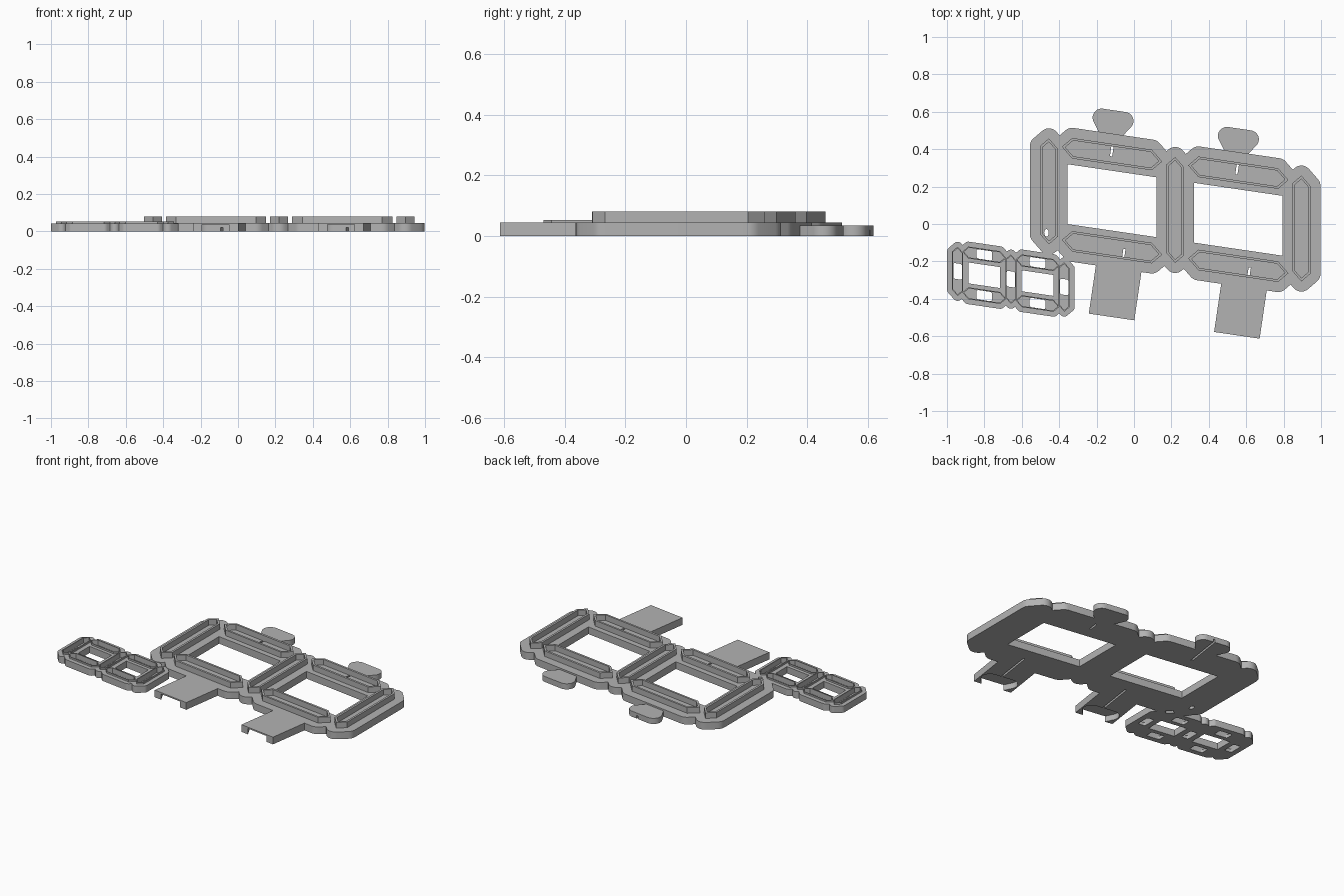
import bpy, bmesh, math
from mathutils import Vector

SLOPE = -0.147                                   # italic slant of the digits
ANGLE = math.atan(SLOPE)
ALONG = Vector((-math.sin(ANGLE), math.cos(ANGLE)))  # tab direction
STEP = Vector((0.67, -0.098))                    # from one half digit to the next

cube = bpy.data.objects.get("Cube")
if cube:
    bpy.data.objects.remove(cube, do_unlink=True)

grey = bpy.data.materials.new("light grey plastic")
grey.use_nodes = True
grey.diffuse_color = (0.45, 0.45, 0.45, 1)
grey.node_tree.nodes["Principled BSDF"].inputs["Base Color"].default_value = grey.diffuse_color


def make_object(name, bm):
    bmesh.ops.recalc_face_normals(bm, faces=bm.faces[:])
    mesh = bpy.data.meshes.new(name)
    bm.to_mesh(mesh)
    bm.free()
    mesh.materials.append(grey)
    obj = bpy.data.objects.new(name, mesh)
    bpy.context.scene.collection.objects.link(obj)
    return obj


def prism(name, pts, z0, z1):
    bm = bmesh.new()
    low = [bm.verts.new((p[0], p[1], z0)) for p in pts]
    face = bm.faces.new(low)
    out = bmesh.ops.extrude_face_region(bm, geom=[face])
    for v in out["geom"]:
        if isinstance(v, bmesh.types.BMVert):
            v.co.z = z1
    return make_object(name, bm)


def ring(name, outer, inner, z0, z1):
    bm = bmesh.new()
    loops = [[bm.verts.new((p[0], p[1], z)) for p in pts]
             for pts, z in ((outer, z0), (outer, z1), (inner, z1), (inner, z0))]
    n = len(outer)
    for a, b in zip(loops, loops[1:] + loops[:1]):
        for i in range(n):
            j = (i + 1) % n
            bm.faces.new((a[i], a[j], b[j], b[i]))
    return make_object(name, bm)


def grow(pts, r):
    """Offset a convex counter-clockwise outline with rounded corners."""
    out, n = [], len(pts)
    for i in range(n):
        a, b, c = (Vector(pts[k % n]) for k in (i - 1, i, i + 1))
        d0, d1 = b - a, c - b
        t0 = math.atan2(d0.y, d0.x) - math.pi / 2
        turn = (math.atan2(d1.y, d1.x) - math.pi / 2 - t0) % (2 * math.pi)
        steps = max(1, math.ceil(turn / math.radians(13)))
        for k in range(steps + 1):
            t = t0 + turn * k / steps
            out.append(b + r * Vector((math.cos(t), math.sin(t))))
    return out


def box(w, h):
    return [(-w, -h), (w, -h), (w, h), (-w, h)]


def hexagon(length, width):
    s = length - width
    return [(-length, 0), (-s, -width), (s, -width), (length, 0), (s, width), (-s, width)]


def turned(pts, center, upright=False):
    """Place an outline on the rotated grid of the connectors."""
    c = Vector(center)
    side = Vector((ALONG.y, -ALONG.x))
    return [c + side * p[0] + ALONG * p[1] for p in pts]


def bake(obj, joins, cuts):
    """Join and cut the shapes, then discard the helpers."""
    for op, tools in (("UNION", joins), ("DIFFERENCE", cuts)):
        for tool in tools:
            tool.hide_render = True
            mod = obj.modifiers.new(op.lower(), "BOOLEAN")
            mod.operation, mod.object, mod.solver = op, tool, "EXACT"
    deps = bpy.context.evaluated_depsgraph_get()
    mesh = bpy.data.meshes.new_from_object(obj.evaluated_get(deps))
    obj.modifiers.clear()
    obj.data = mesh
    for tool in joins + cuts:
        bpy.data.objects.remove(tool, do_unlink=True)
    bpy.ops.object.select_all(action="DESELECT")
    obj.select_set(True)
    bpy.context.view_layer.objects.active = obj
    bpy.ops.object.shade_smooth_by_angle(angle=math.radians(25))


def digit(name, center, pitch, rise, upright, level, border, window, wall, z_plate, z_rim,
          floor=None, holes=None, extra_joins=(), extra_cuts=()):
    """A slanted seven segment frame: plate, windows and raised segment rims."""
    def place(pts, u, v, flip=False):
        if flip:
            pts = [(-q, p) for p, q in pts]
        return [Vector((center[0] + u + p, center[1] + v + q + SLOPE * (u + p))) for p, q in pts]

    slots = [(k * pitch, 0, upright, True) for k in (-1, 0, 1)]
    slots += [(k * pitch / 2, s * rise, level, False) for k in (-1, 1) for s in (-1, 1)]
    joins, cuts = list(extra_joins), list(extra_cuts)
    plate = prism(name + "_plate", place(box(pitch, rise), 0, 0), 0, z_plate)
    for i, (u, v, (length, width), flip) in enumerate(slots):
        outer = place(hexagon(length, width), u, v, flip)
        inner = place(hexagon(length - wall * 1.41, width - wall), u, v, flip)
        joins.append(prism("lobe", grow(outer, border), 0, z_plate))
        ring(f"{name}_segment_rim_{i + 1}", outer, inner, z_plate - 0.004, z_rim)
        if floor:
            cuts.append(prism("recess", inner, floor, z_rim))
        if holes:
            half = width - wall - 0.001
            stadium = grow(box(holes - half * 0.4, half * 0.6), half * 0.4)
            cuts.append(prism("light_hole", place(stadium, u, v, flip), -0.1, 0.1))
    for k in (-1, 1):
        cuts.append(prism("window", place(box(*window), k * pitch / 2, 0), -0.1, 0.1))
    bake(plate, joins, cuts)


# Connectors of the large digit: rounded keys behind, socketed tabs in front
key = [(-0.02, -0.06), (0.02, -0.06), (0.062, 0), (-0.062, 0)]
joins, cuts = [], []
for k in (0, 1):
    back = Vector((-0.112, 0.56)) + STEP * k
    front = Vector((-0.12, -0.497)) + STEP * k
    joins.append(prism("key", turned(grow(key, 0.048), back), 0, 0.035))
    joins.append(prism("tab", turned(box(0.123, 0.16), front + ALONG * 0.16), 0, 0.045))
    cuts.append(prism("socket", turned(grow(key, 0.052), front + ALONG * 0.075), -0.1, 0.036))
    # wire slots through the floor, and grooves beneath them
    for tick, half, reach in ((Vector((-0.118, 0.395)), 0.033, 0.24),
                              (Vector((-0.055, -0.16)), 0.026, -0.25)):
        spot = tick + STEP * k
        cuts.append(prism("slot", turned(box(0.006, half), spot), -0.1, 0.1))
        cuts.append(prism("groove", turned(box(0.006, abs(reach) / 2), spot + ALONG * reach / 2),
                          -0.1, 0.02))
pin = [(-0.468 + 0.012 * math.cos(t * math.pi / 8), -0.047 + 0.02 * math.sin(t * math.pi / 8))
       for t in range(16)]
cuts.append(prism("pin_hole", pin, -0.1, 0.1))

digit("large_digit", (0.22, 0.075), 0.675, 0.249, (0.283, 0.048), (0.268, 0.055),
      0.054, (0.237, 0.16), 0.013, 0.045, 0.08, extra_joins=joins, extra_cuts=cuts)

digit("small_digit", (-0.658, -0.295), 0.285, 0.109, (0.132, 0.03), (0.117, 0.032),
      0.026, (0.085, 0.056), 0.006, 0.042, 0.052, floor=0.02, holes=0.042)
